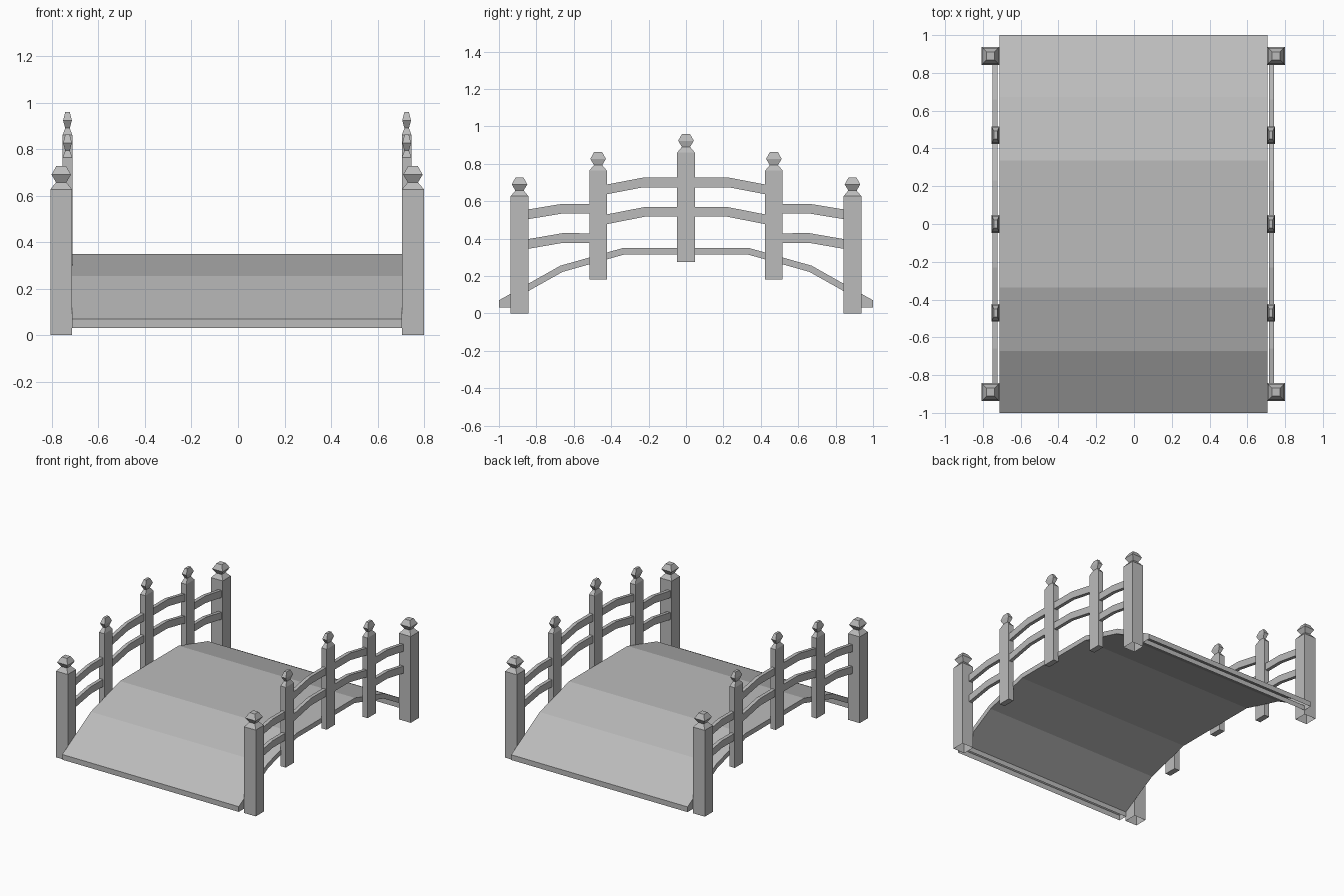
import bpy
import bmesh

cube = bpy.data.objects.get("Cube")
if cube:
    bpy.data.objects.remove(cube, do_unlink=True)

# One plain grey for the whole bridge
GREY = (0.5, 0.5, 0.5, 1)
grey = bpy.data.materials.new("plain grey")
grey.use_nodes = True
grey.diffuse_color = GREY
grey.node_tree.nodes["Principled BSDF"].inputs["Base Color"].default_value = GREY


def finish(bm, name):
    bmesh.ops.recalc_face_normals(bm, faces=bm.faces[:])
    mesh = bpy.data.meshes.new(name)
    bm.to_mesh(mesh)
    bm.free()
    mesh.materials.append(grey)
    obj = bpy.data.objects.new(name, mesh)
    bpy.context.collection.objects.link(obj)
    return obj


def open_underside(obj, z):
    """Remove the faces lying flat at height z."""
    bm = bmesh.new()
    bm.from_mesh(obj.data)
    flat = [f for f in bm.faces if all(abs(v.co.z - z) < 0.001 for v in f.verts)]
    bmesh.ops.delete(bm, geom=flat, context="FACES")
    bm.to_mesh(obj.data)
    bm.free()


def strip(name, top, bottom, x0, x1):
    """Side outline in (y, z), extruded across x."""
    outline = top + bottom[::-1]
    bm = bmesh.new()
    a, b = [[bm.verts.new((x, y, z)) for y, z in outline] for x in (x0, x1)]
    n = len(outline)
    for i in range(n):
        j = (i + 1) % n
        bm.faces.new((a[i], a[j], b[j], b[i]))
    caps = [bm.faces.new(a), bm.faces.new(b[::-1])]
    bmesh.ops.triangulate(bm, faces=caps)
    return finish(bm, name)


def post(name, x, y, half_x, z0, z1):
    """Square post with a waisted, faceted finial."""
    half_y = 0.047
    profile = [(z0, 1), (z1, 1), (z1 + 0.03, 0.47), (z1 + 0.063, 0.89), (z1 + 0.1, 0.45)]
    bm = bmesh.new()
    rings = [[bm.verts.new((x + sx * half_x * s, y + sy * half_y * s, z))
              for sx, sy in ((-1, -1), (1, -1), (1, 1), (-1, 1))] for z, s in profile]
    for low, high in zip(rings, rings[1:]):
        for i in range(4):
            j = (i + 1) % 4
            bm.faces.new((low[i], low[j], high[j], high[i]))
    bm.faces.new(rings[0])
    bm.faces.new(rings[-1])
    return finish(bm, name)


def mirrored(half):
    return half + [(-y, z) for y, z in reversed(half)]


# Arched deck with a lip at each end
deck_top = mirrored([(-1, 0.07), (-0.672, 0.255), (-0.336, 0.35)])
deck_bottom = mirrored([(-1, 0.032), (-0.935, 0.032), (-0.935, 0.068),
                        (-0.66, 0.222), (-0.33, 0.315)])
deck = strip("deck", deck_top, deck_bottom, -0.713, 0.706)
open_underside(deck, 0.032)

# Centre lines of the rails on the front half
RAILS = {
    "outer_upper_rail": [(-0.88, 0.524), (-0.66, 0.56), (-0.46, 0.56)],
    "outer_lower_rail": [(-0.88, 0.365), (-0.66, 0.403), (-0.46, 0.402)],
    "inner_upper_rail": [(-0.44, 0.66), (-0.23, 0.7), (-0.02, 0.7)],
    "inner_lower_rail": [(-0.44, 0.5), (-0.22, 0.543), (-0.02, 0.543)],
}

# Both railings
for side, sign in (("left", 1), ("right", -1)):
    shift = -0.004
    for end, d in (("front", 1), ("back", -1)):
        corner = post(f"{side}_{end}_corner_post", sign * 0.756 + shift, -0.89 * d, 0.047, 0, 0.627)
        open_underside(corner, 0)
        post(f"{side}_{end}_middle_post", sign * 0.729 + shift, -0.47 * d, 0.021, 0.18, 0.763)
        for name, line in RAILS.items():
            top = [(y * d, z + 0.026) for y, z in line]
            bottom = [(y * d, z - 0.026) for y, z in line]
            x = sign * 0.732 + shift
            strip(f"{side}_{end}_{name}", top, bottom, x - 0.013, x + 0.013)
    post(f"{side}_centre_post", sign * 0.729 + shift, 0, 0.021, 0.276, 0.86)
